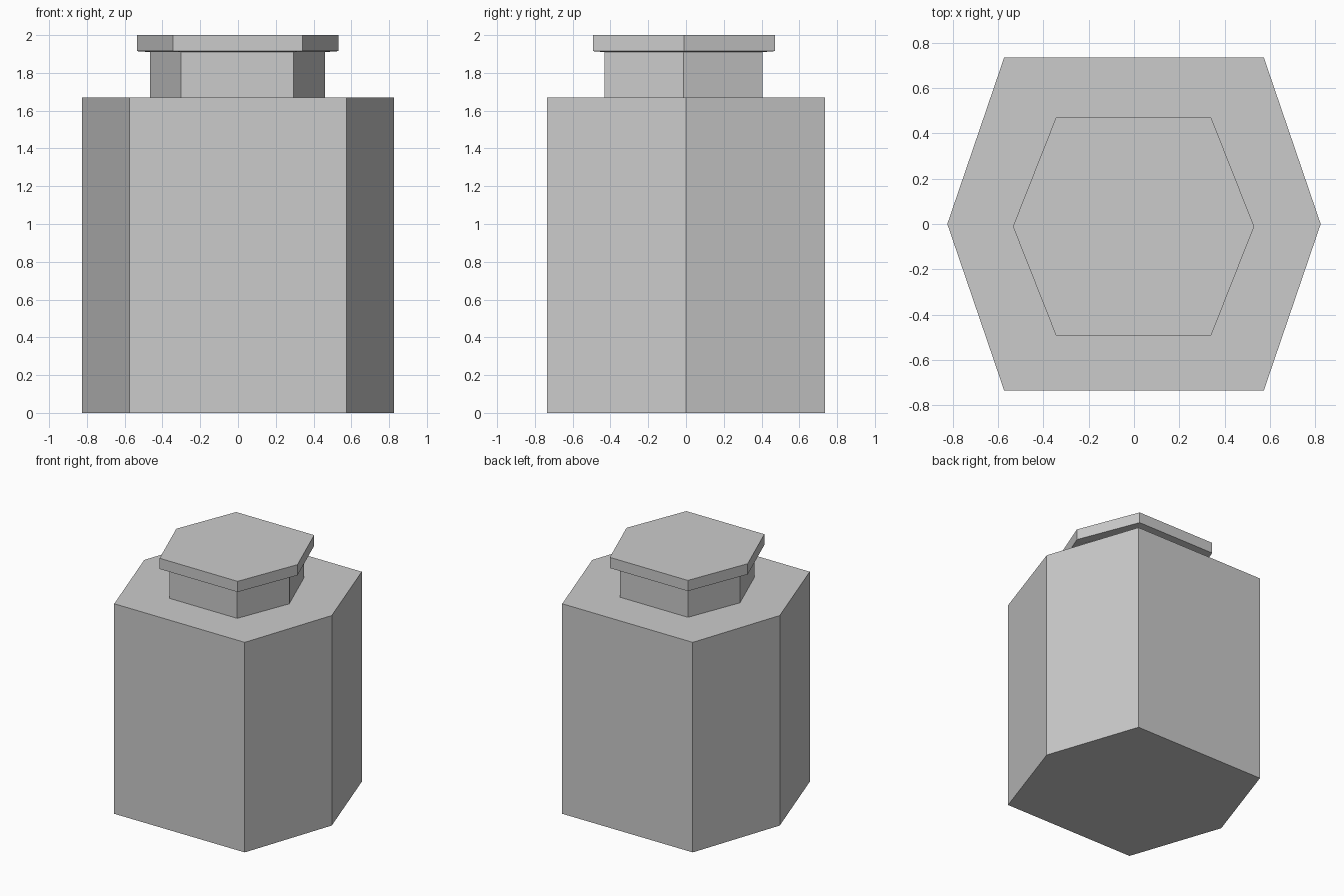
import bpy
import bmesh

if "Cube" in bpy.data.objects:
    bpy.data.objects.remove(bpy.data.objects["Cube"])


def hexagon(bm, tip, flat, depth, cx, cy, z):
    """Ring of six vertices: tips on the x axis, flats facing front and back."""
    outline = [(tip, 0), (flat, depth), (-flat, depth),
               (-tip, 0), (-flat, -depth), (flat, -depth)]
    return [bm.verts.new((cx + x, cy + y, z)) for x, y in outline]


def loft(name, sections):
    """Join hexagonal sections from bottom to top into one closed shell."""
    bm = bmesh.new()
    rings = [hexagon(bm, *s) for s in sections]
    for low, high in zip(rings, rings[1:]):
        for i in range(6):
            j = (i + 1) % 6
            bm.faces.new((low[i], low[j], high[j], high[i]))
    bm.faces.new(rings[0][::-1])
    bm.faces.new(rings[-1])
    bmesh.ops.recalc_face_normals(bm, faces=bm.faces)
    mesh = bpy.data.meshes.new(name)
    bm.to_mesh(mesh)
    bm.free()
    obj = bpy.data.objects.new(name, mesh)
    bpy.context.collection.objects.link(obj)
    return obj


# Hexagonal bottle: (tip, flat, depth, centre x, centre y, z) per section
body = (0.825, 0.574, 0.735, 0, 0)
neck = (0.463, 0.298, 0.418, -0.003, -0.013)
cap = (0.533, 0.343, 0.481, -0.002, -0.011)
loft("hexagonal_bottle", [
    (*body, 0.0), (*body, 1.67),      # body
    (*neck, 1.67), (*neck, 1.91),     # neck
    (*cap, 1.915), (*cap, 2.0),       # cap
])
